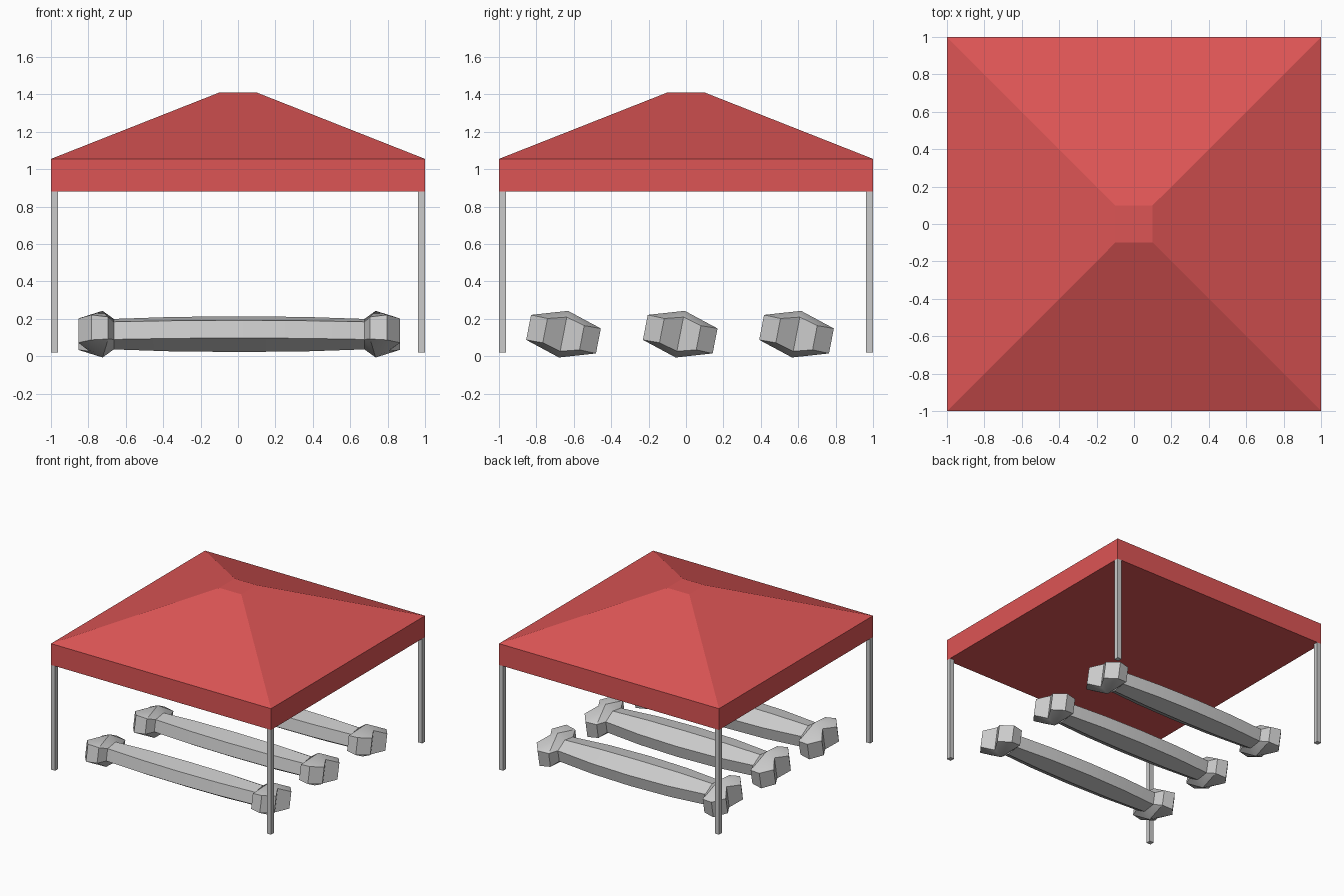
import bpy, math
from mathutils import Matrix

if "Cube" in bpy.data.objects:
    bpy.data.objects.remove(bpy.data.objects["Cube"])


def make_object(name, verts, faces, material=None):
    mesh = bpy.data.meshes.new(name)
    mesh.from_pydata(verts, [], faces)
    obj = bpy.data.objects.new(name, mesh)
    bpy.context.collection.objects.link(obj)
    if material:
        mesh.materials.append(material)
    return obj


def square(half, z):
    return [(-half, -half, z), (half, -half, z), (half, half, z), (-half, half, z)]


def activate(obj):
    bpy.ops.object.select_all(action='DESELECT')
    obj.select_set(True)
    bpy.context.view_layer.objects.active = obj


red = bpy.data.materials.new("red_fabric")
red.diffuse_color = (0.72, 0.09, 0.09, 1)
red.use_nodes = True
red.node_tree.nodes["Principled BSDF"].inputs["Base Color"].default_value = red.diffuse_color

# Canopy: valance band, sloped roof and small flat top
rings = [(1.0, 0.88), (1.0, 1.055), (0.1, 1.41)]
verts = [v for half, z in rings for v in square(half, z)]
faces = [(3, 2, 1, 0), (8, 9, 10, 11)]
for r in (0, 4):
    faces += [(r + i, r + (i + 1) % 4, r + 4 + (i + 1) % 4, r + 4 + i) for i in range(4)]
make_object("canopy", verts, faces, red)

# Four square legs
for sx, side in ((-1, "left"), (1, "right")):
    for sy, end in ((-1, "front"), (1, "back")):
        bpy.ops.mesh.primitive_cube_add(size=1, location=(sx * 0.981, sy * 0.981, 0.45))
        leg = bpy.context.object
        leg.name = f"{end}_{side}_leg"
        leg.scale = (0.038, 0.038, 0.86)

# One eighth of a bone-shaped bar: outline (x, y, half height) and top ridge
outline = [(0, 0.14, 0.048), (0.35, 0.13, 0.048), (0.67, 0.10, 0.048),
           (0.70, 0.175, 0.06), (0.79, 0.19, 0.068), (0.86, 0.10, 0.066),
           (0.80, 0, 0.093)]
ridge = [(0, 0, 0.097), (0.35, 0, 0.094), (0.67, 0, 0.083), (0.73, 0, 0.127)]
n = len(outline)
verts = outline + [(x, y, 0) for x, y, z in outline] + ridge
k = 2 * n
faces = [(i, i + n, i + 1 + n, i + 1) for i in range(n - 1)]
faces += [(i, i + 1, k + i + 1, k + i) for i in range(3)]
faces += [(i, i + 1, k + 3) for i in range(3, n - 1)]

# Three tilted bars in a row
for j, y in enumerate((-0.655, -0.031, 0.591)):
    bar = make_object(f"bone_bar_{j + 1}", verts, faces)
    mirror = bar.modifiers.new("mirror", 'MIRROR')
    mirror.use_axis = (True, True, True)
    mirror.merge_threshold = 0.0005
    activate(bar)
    bpy.ops.object.modifier_apply(modifier="mirror")
    bpy.ops.object.mode_set(mode='EDIT')
    bpy.ops.mesh.select_all(action='SELECT')
    bpy.ops.mesh.normals_make_consistent(inside=False)
    bpy.ops.object.mode_set(mode='OBJECT')
    bpy.ops.object.shade_smooth_by_angle(angle=math.radians(30))
    bar.location = (0.006, y, 0.118)
    bar.rotation_euler.x = math.radians(-11)
